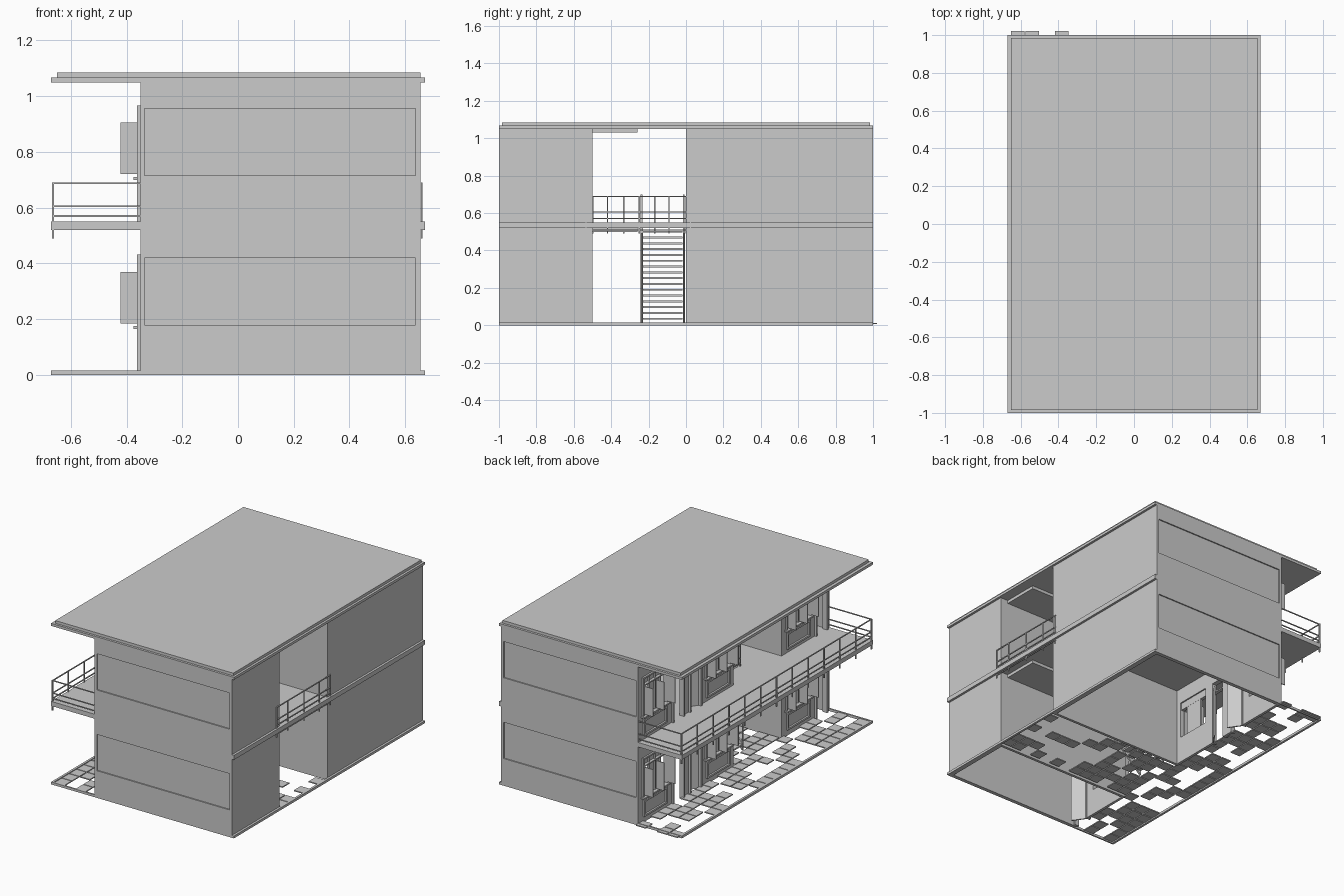
import bpy, bmesh, random
from mathutils import Vector, Matrix
from math import radians

if "Cube" in bpy.data.objects:
    bpy.data.objects.remove(bpy.data.objects["Cube"])

random.seed(4)


def finish(bm, name):
    bmesh.ops.recalc_face_normals(bm, faces=bm.faces)
    me = bpy.data.meshes.new(name)
    bm.to_mesh(me)
    bm.free()
    ob = bpy.data.objects.new(name, me)
    bpy.context.collection.objects.link(ob)
    return ob


def add_box(bm, x0, x1, y0, y1, z0, z1):
    m = Matrix.Translation(((x0 + x1) / 2, (y0 + y1) / 2, (z0 + z1) / 2))
    m = m @ Matrix.Diagonal((abs(x1 - x0), abs(y1 - y0), abs(z1 - z0), 1))
    bmesh.ops.create_cube(bm, size=1, matrix=m)


def boxes(name, dims):
    bm = bmesh.new()
    for d in dims:
        add_box(bm, *d)
    return finish(bm, name)


def plate(name, u, v, holes, place, push):
    """Flat plate with rectangular holes, given thickness by push."""
    bm = bmesh.new()
    us = sorted(set(list(u) + [k for h in holes for k in h[:2]]))
    vs = sorted(set(list(v) + [k for h in holes for k in h[2:]]))
    for a, b in zip(us, us[1:]):
        for c, d in zip(vs, vs[1:]):
            mu, mv = (a + b) / 2, (c + d) / 2
            if any(h[0] < mu < h[1] and h[2] < mv < h[3] for h in holes):
                continue
            bm.faces.new([bm.verts.new(place(*p)) for p in ((a, c), (b, c), (b, d), (a, d))])
    bmesh.ops.remove_doubles(bm, verts=bm.verts, dist=1e-5)
    r = bmesh.ops.extrude_face_region(bm, geom=bm.faces[:])
    vv = [g for g in r["geom"] if isinstance(g, bmesh.types.BMVert)]
    bmesh.ops.translate(bm, vec=Vector(push), verts=vv)
    return finish(bm, name)


# Slabs
boxes("roof_slab", [(-.67, .67, -1, 1, 1.05, 1.067)])
boxes("roof_cap", [(-.65, .655, -.985, .985, 1.067, 1.085)])
plate("upper_floor", (-.67, .67), (-1, 1), [(-.22, .3, -.235, -.005)],
      lambda a, b: (a, b, .52), (0, 0, .03))
boxes("ground_rim", [(-.67, -.655, -1, 1, 0, .016), (.655, .67, -1, 1, 0, .016),
                     (-.655, -.35, -1, -.99, 0, .016), (-.655, -.35, .99, 1, 0, .016)])

# Loose paving of the gallery and the stair hall
tiles, s = [], .0775


def pave(x0, x1, y0, y1):
    for i in range(round((x1 - x0) / s)):
        for j in range(round((y1 - y0) / s)):
            if random.random() < .55:
                x, y = x0 + i * s, y0 + j * s
                tiles.append((x + .003, x + s - .003, y + .003, y + s - .003, .006, .013))


pave(-.655, -.36, -.99, .99)
pave(-.345, .65, -.49, -.02)
boxes("paving_tiles", tiles)

# Windows and doors as (y0, y1); the half unit repeats the layout
WINDOWS = [(.05, .29), (.71, .95), (-.79, -.55)]
DOORS = [(.36, .46, 1), (.54, .64, -1), (-.96, -.86, -1)]


def storey(tag, base, floor, top):
    # End walls with a shallow recessed band
    for side, sy in (("front", -1), ("back", 1)):
        plate(f"{tag}_{side}_wall_face", (-.35, .655), (floor, top),
              [(-.335, .637, base + .18, base + .42)],
              lambda a, b: (a, sy, b), (0, -sy * .008, 0))
        y = sorted((sy * .992, sy * .975))
        boxes(f"{tag}_{side}_wall", [(-.35, .655, *y, floor, top)])
    # Side walls and the walls of the stair hall
    boxes(f"{tag}_side_walls", [(.637, .655, -.975, -.5, floor, top),
                                (.637, .655, 0, .975, floor, top)])
    boxes(f"{tag}_hall_walls", [(-.35, .637, -.518, -.5, floor, top),
                                (-.35, .637, 0, .018, floor, top)])
    # Facade towards the gallery
    holes = [(a, b, base + .175, base + .42) for a, b in WINDOWS]
    holes += [(a, b, floor, base + .42) for a, b, _ in DOORS]
    for part, y0, y1 in (("long", .018, .975), ("short", -.975, -.518)):
        plate(f"{tag}_{part}_facade", (y0, y1), (floor, top),
              [h for h in holes if y0 < h[0] < y1],
              lambda a, b: (-.35, a, b), (.018, 0, 0))
    for n, (a, b) in enumerate(WINDOWS):
        z0, z1, w = base + .175, base + .42, .010
        frame = [(-.362, -.34, a - w, a, z0 - w, z1 + w), (-.362, -.34, b, b + w, z0 - w, z1 + w),
                 (-.362, -.34, a, b, z1, z1 + w), (-.362, -.34, a, b, base + .372, base + .38)]
        for t in (1, 2, 3):
            y = a + (b - a) * t / 4
            frame.append((-.355, -.34, y - .003, y + .003, z0, z1))
        boxes(f"{tag}_window_frame_{n}", frame)
        boxes(f"{tag}_window_sill_{n}", [(-.375, -.335, a - .02, b + .02, base + .165, base + .175)])
        boxes(f"{tag}_window_glass_{n}", [(-.344, -.341, a + (b - a) / 4, b - (b - a) / 4, z0, base + .372),
                                          (-.344, -.341, a, b, base + .38, z1)])
        # Casements standing open
        boxes(f"{tag}_casements_{n}", [(-.422, -.362, y - .003, y + .003, base + .185, base + .37)
                                       for y in (a + .003, a + (b - a) / 2, b - .003)])
        # Framed apron under the window
        p0, p1 = base + .04, base + .15
        boxes(f"{tag}_apron_{n}", [(-.362, -.35, a, b, p0, p0 + .012), (-.362, -.35, a, b, p1 - .012, p1),
                                   (-.362, -.35, a, a + .012, p0 + .012, p1 - .012),
                                   (-.362, -.35, b - .012, b, p0 + .012, p1 - .012)])
    for n, (a, b, hinge) in enumerate(DOORS):
        z1, w = base + .42, .012
        boxes(f"{tag}_door_frame_{n}", [(-.363, -.33, a - w, a, floor, z1 + w),
                                        (-.363, -.33, b, b + w, floor, z1 + w),
                                        (-.363, -.33, a, b, z1, z1 + w),
                                        (-.358, -.335, a, b, base + .352, base + .36)])
        # Door leaf, ajar inwards
        leaf = boxes(f"{tag}_door_{n}", [(0, .008, 0, hinge * (b - a), 0, base + .35 - floor)])
        leaf.location = (-.343, a if hinge > 0 else b, floor)
        leaf.rotation_euler.z = -hinge * radians(35)
    # Ceiling panel of the stair hall
    boxes(f"{tag}_hall_ceiling_panel", [(-.3, .6, -.5, -.26, top - .02, top)])


storey("lower", 0, 0, .52)
storey("upper", .535, .55, 1.05)

# Gallery railing
r = .003
RAILS = (.57, .605, .688)
g = [(-.665, -.659, -1, 1, z - r, z + r) for z in RAILS]
for k in range(13):
    y = -.995 + k * 1.99 / 12
    g.append((-.667, -.66, y - .004, y + .004, .49, .69))
for y in (-.995, .995):
    g += [(-.66, -.35, y - r, y + r, z - r, z + r) for z in RAILS]
boxes("gallery_railing", g)

# Railing closing the stair hall on the far side
h = [(.656, .662, -.54, .03, z - r, z + r) for z in RAILS + (.51,)]
h += [(.656, .662, y - r, y + r, .49, .69) for y in (-.535, -.42, -.25, -.09, .025)]
boxes("hall_railing", h)

# Straight flight of stairs
n, xa, xb = 16, -.25, .3
step = (xb - xa) / n
boxes("stair_treads", [(xa + i * step, xa + (i + 1.1) * step, -.232, -.018,
                        .03 + i * .031, .04 + i * .031) for i in range(n)])


def sloped(bm, y, lift, thick, wide):
    ends = [(xa, .03 + lift), (xb, .52 + lift)]
    prof = [ends[0], ends[1], (ends[1][0], ends[1][1] + thick), (ends[0][0], ends[0][1] + thick)]
    f = bm.faces.new([bm.verts.new((x, y, z)) for x, z in prof])
    e = bmesh.ops.extrude_face_region(bm, geom=[f])
    bmesh.ops.translate(bm, vec=(0, wide, 0), verts=[v for v in e["geom"] if isinstance(v, bmesh.types.BMVert)])


bm = bmesh.new()
for y in (-.243, -.017):
    sloped(bm, y, -.03, .05, .012)
finish(bm, "stair_stringers")
bm = bmesh.new()
for y in (-.241, -.015):
    sloped(bm, y, .165, .008, .008)
    for x, z in ((xa, .02), ((xa + xb) / 2, .27), (xb, .52)):
        add_box(bm, x - .004, x + .004, y, y + .008, z, z + .18)
finish(bm, "stair_handrails")

# Guard rail around the stair opening
gr = [(-.225, .3, -.243, -.237, z - r, z + r) for z in RAILS]
gr += [(-.231, -.225, -.243, -.008, z - r, z + r) for z in RAILS]
gr += [(x - .004, x + .004, -.244, -.236, .55, .7) for x in (-.228, -.05, .125, .3)]
boxes("stair_guard_rail", gr)
